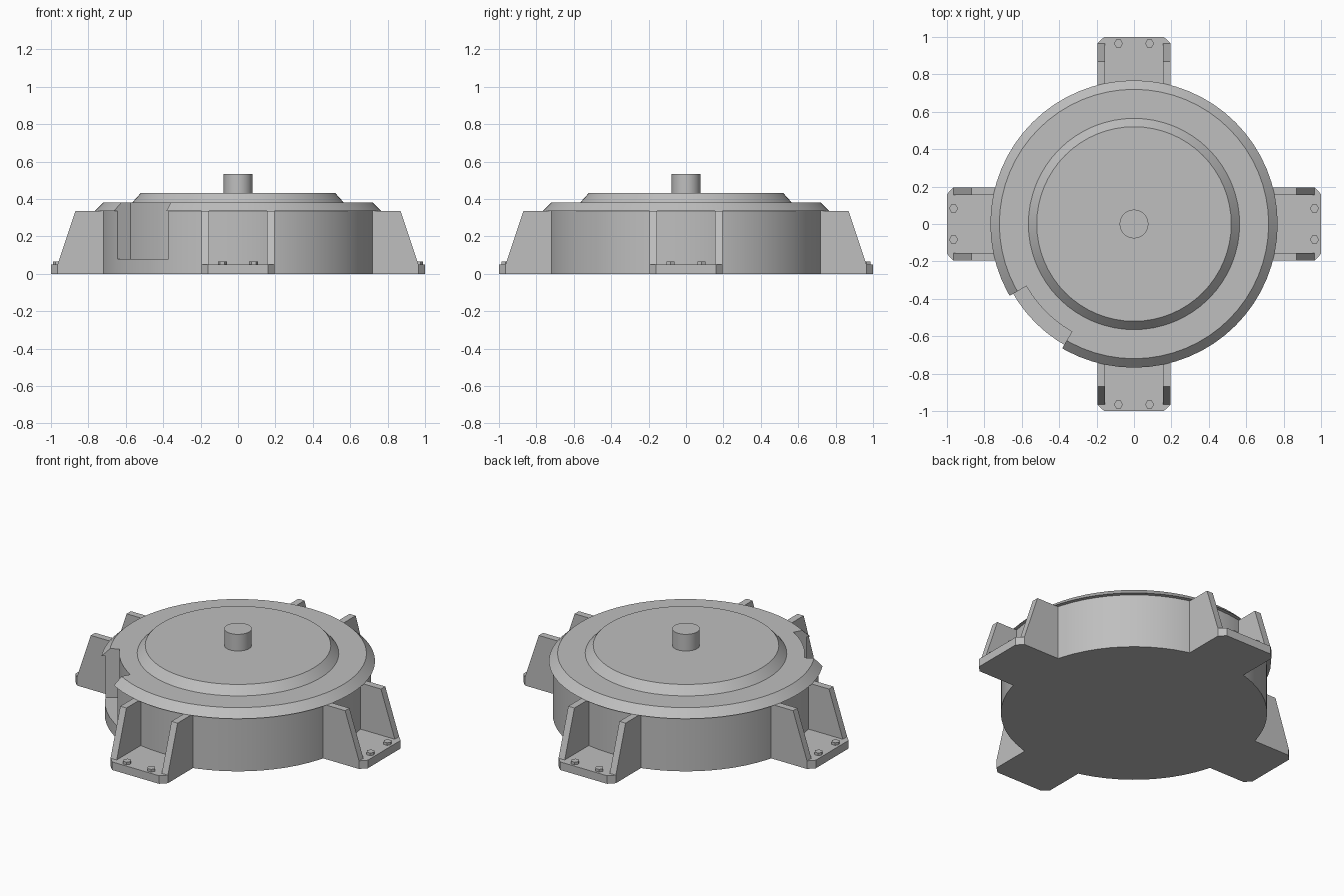
import bpy
import bmesh
from math import cos, sin, pi, radians
from mathutils import Matrix, Vector

cube = bpy.data.objects.get("Cube")
if cube:
    bpy.data.objects.remove(cube, do_unlink=True)

GREY = (0.52, 0.52, 0.52, 1.0)
metal = bpy.data.materials.new("plain grey")
metal.use_nodes = True
metal.diffuse_color = GREY
metal.node_tree.nodes["Principled BSDF"].inputs["Base Color"].default_value = GREY


def finish(name, bm):
    bmesh.ops.remove_doubles(bm, verts=bm.verts, dist=1e-5)
    bmesh.ops.recalc_face_normals(bm, faces=bm.faces)
    mesh = bpy.data.meshes.new(name)
    bm.to_mesh(mesh)
    bm.free()
    mesh.materials.append(metal)
    obj = bpy.data.objects.new(name, mesh)
    bpy.context.collection.objects.link(obj)
    return obj


def smooth(obj):
    bpy.ops.object.select_all(action="DESELECT")
    obj.select_set(True)
    bpy.context.view_layer.objects.active = obj
    bpy.ops.object.shade_smooth_by_angle(angle=radians(30))


def lathe(name, profile, sides=64):
    """Closed round part; the profile is a list of (radius, height)."""
    bm = bmesh.new()
    rings = [[bm.verts.new((r * cos(2 * pi * i / sides), r * sin(2 * pi * i / sides), z))
              for i in range(sides)] for r, z in profile]
    for low, high in zip(rings, rings[1:]):
        for i in range(sides):
            j = (i + 1) % sides
            bm.faces.new((low[i], low[j], high[j], high[i]))
    bm.faces.new(rings[0])
    bm.faces.new(rings[-1])
    return finish(name, bm)


def prism(name, points, direction):
    """Extrude a flat outline along a direction."""
    bm = bmesh.new()
    face = bm.faces.new([bm.verts.new(p) for p in points])
    new = bmesh.ops.extrude_face_region(bm, geom=[face])["geom"]
    moved = [v for v in new if isinstance(v, bmesh.types.BMVert)]
    bmesh.ops.translate(bm, verts=moved, vec=Vector(direction))
    return finish(name, bm)


# Drum with bevelled rim
housing = lathe("housing", [(0.746, 0), (0.746, 0.335), (0.768, 0.335), (0.72, 0.382)])

# Recess cut into the drum side
angles = [radians(210 + 30 * i / 6) for i in range(7)]
outline = [(0.665 * cos(a), 0.665 * sin(a), 0.08) for a in angles]
outline += [(0.9 * cos(a), 0.9 * sin(a), 0.08) for a in reversed(angles)]
cutter = prism("recess_cutter", outline, (0, 0, 0.5))
cutter.hide_render = True
cut = housing.modifiers.new("recess", "BOOLEAN")
cut.operation = "DIFFERENCE"
cut.solver = "EXACT"
cut.object = cutter
bpy.context.view_layer.objects.active = housing
bpy.ops.object.modifier_apply(modifier=cut.name)
bpy.data.objects.remove(cutter, do_unlink=True)
smooth(housing)

# Raised cover and shaft
smooth(lathe("cover", [(0.565, 0.37), (0.565, 0.382), (0.52, 0.432)]))
smooth(lathe("shaft", [(0.077, 0.42), (0.077, 0.535)], 32))

# Four mounting feet, each with plate, two ribs and two bolts
for k, side in enumerate(("left", "back", "right", "front")):
    turn = Matrix.Rotation(k * pi / 2, 4, "Z")
    half = [(0.6, 0.196), (0.965, 0.196), (1.0, 0.16)]
    plate = [(x, y, 0) for x, y in half] + [(x, -y, 0) for x, y in reversed(half)]
    parts = [prism(side + "_foot_plate", plate, (0, 0, 0.05))]
    for s, label in ((1, "a"), (-1, "b")):
        rib = [(0.7, 0.03), (0.965, 0.03), (0.965, 0.05), (0.87, 0.335), (0.7, 0.335)]
        parts.append(prism(f"{side}_rib_{label}", [(x, s * 0.154, z) for x, z in rib],
                           (0, s * 0.042, 0)))
        bolt = lathe(f"{side}_bolt_{label}", [(0.024, 0.04), (0.024, 0.066)], 6)
        # keep every hexagon pointing the same way
        bolt.data.transform(Matrix.Translation((0.965, s * 0.083, 0))
                            @ Matrix.Rotation(-k * pi / 2, 4, "Z"))
        parts.append(bolt)
    for part in parts:
        part.data.transform(turn)
